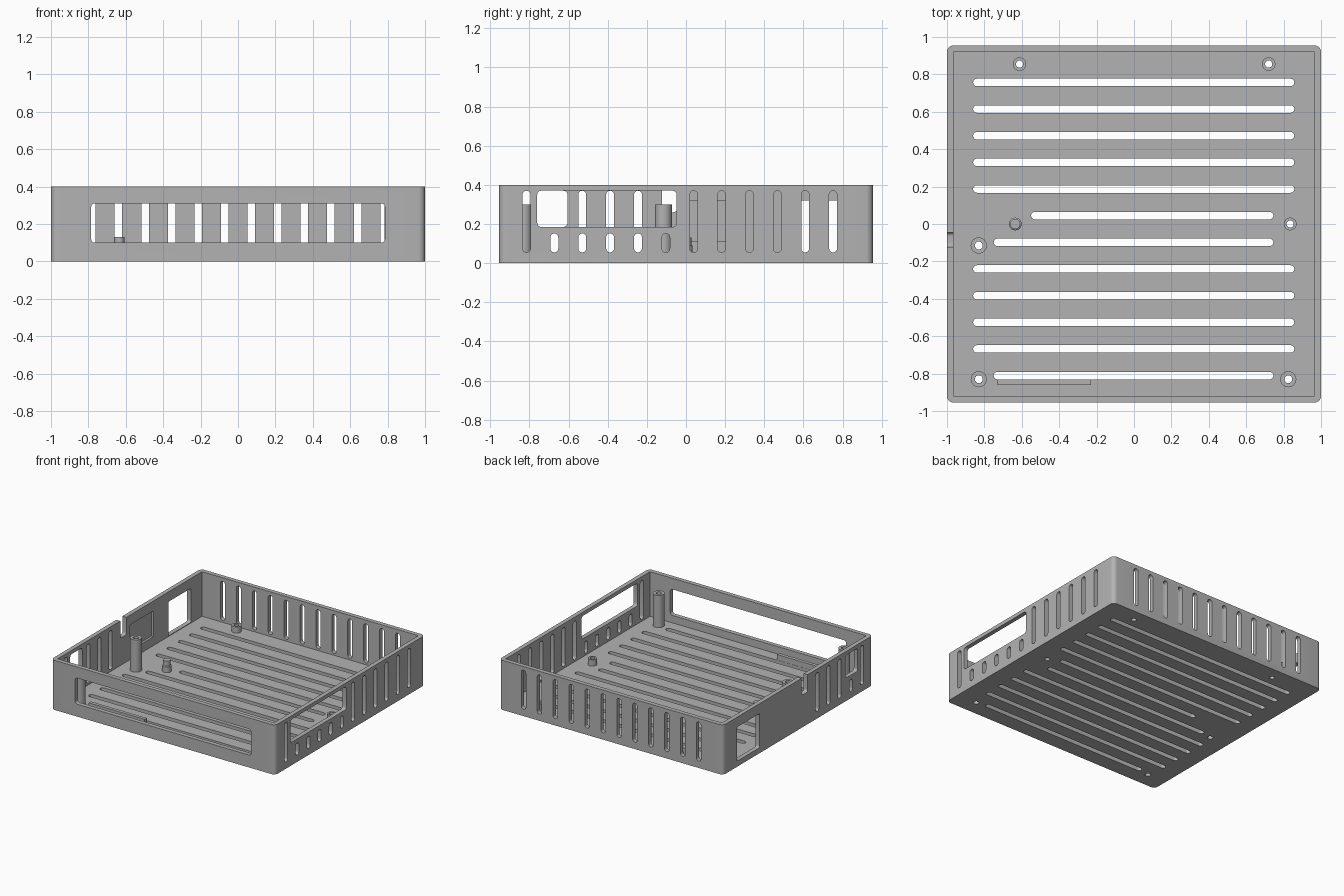
import bpy, bmesh, math
from mathutils import Vector

cube = bpy.data.objects.get("Cube")
if cube:
    bpy.data.objects.remove(cube, do_unlink=True)

HALF_X, HALF_Y, HEIGHT = 1.0, 0.955, 0.4
WALL, FLOOR = 0.035, 0.04
SLOT = 0.02            # half width of every vent slot
LOW, HIGH = 0.055, 0.37

grey = bpy.data.materials.new("plain grey")
grey.use_nodes = True
colour = (0.45, 0.45, 0.45, 1)
grey.diffuse_color = colour
grey.node_tree.nodes["Principled BSDF"].inputs["Base Color"].default_value = colour


def place(axis, u, v, w):
    return {"x": (w, u, v), "y": (u, w, v), "z": (u, v, w)}[axis]


def prism(bm, axis, us, vs, ws, r=0.0, steps=6):
    """Rounded rectangle in the plane across an axis, extruded along it."""
    outline = []
    corners = [(us[1], vs[1], -1, -1), (us[0], vs[1], 1, -1),
               (us[0], vs[0], 1, 1), (us[1], vs[0], -1, 1)]
    r = min(r, (us[1] - us[0]) / 2 - 1e-4, (vs[1] - vs[0]) / 2 - 1e-4)
    for i, (u, v, su, sv) in enumerate(corners):
        for k in range(steps + 1) if r > 0 else [0]:
            a = math.pi / 2 * (i + k / steps)
            outline.append((u + su * r + r * math.cos(a), v + sv * r + r * math.sin(a)))
    rings = [[bm.verts.new(place(axis, u, v, w)) for u, v in outline] for w in ws]
    faces = [bm.faces.new(ring) for ring in rings]
    n = len(outline)
    for i in range(n):
        j = (i + 1) % n
        faces.append(bm.faces.new((rings[0][i], rings[0][j], rings[1][j], rings[1][i])))
    bmesh.ops.recalc_face_normals(bm, faces=faces)


def finish(bm, name):
    mesh = bpy.data.meshes.new(name)
    bm.to_mesh(mesh)
    bm.free()
    ob = bpy.data.objects.new(name, mesh)
    bpy.context.collection.objects.link(ob)
    mesh.materials.append(grey)
    return ob


def activate(ob):
    bpy.ops.object.select_all(action="DESELECT")
    ob.select_set(True)
    bpy.context.view_layer.objects.active = ob


def smooth(ob):
    activate(ob)
    bpy.ops.object.shade_smooth_by_angle(angle=math.radians(30))


def cut(target, bm):
    cutter = finish(bm, "cutter")
    cutter.hide_render = True
    mod = target.modifiers.new("cut", "BOOLEAN")
    mod.operation, mod.solver, mod.object = "DIFFERENCE", "EXACT", cutter
    activate(target)
    bpy.ops.object.modifier_apply(modifier=mod.name)
    bpy.data.objects.remove(cutter, do_unlink=True)


def slot(bm, axis, u, ws, low=LOW, high=HIGH):
    prism(bm, axis, (u - SLOT, u + SLOT), (low, high), ws, SLOT)


# Tray: rounded block with a square-cornered cavity
bm = bmesh.new()
prism(bm, "z", (-HALF_X, HALF_X), (-HALF_Y, HALF_Y), (0, HEIGHT), 0.035)
tray = finish(bm, "tray")
bm = bmesh.new()
ix, iy = HALF_X - WALL, HALF_Y - WALL
prism(bm, "z", (-ix, ix), (-iy, iy), (FLOOR, HEIGHT + 0.1))
cut(tray, bm)

bm = bmesh.new()
# Floor vents: some are shortened to clear the posts
for i in range(12):
    y = 0.757 - i * 0.1425
    left, right = (-0.86, 0.857)
    if i in (5, 6, 11):
        left, right = (-0.55 if i == 5 else -0.75), 0.745
    prism(bm, "z", (left, right), (y - SLOT, y + SLOT), (-0.1, 0.1), SLOT)

# Back vents and front window
back, front = (HALF_Y - 0.1, HALF_Y + 0.1), (-HALF_Y - 0.1, -HALF_Y + 0.1)
for i in range(12):
    slot(bm, "y", (i - 5.5) * 0.142, back)
prism(bm, "y", (-0.785, 0.785), (0.1, 0.31), front, 0.02)

# Left wall: window, short vents beneath, tall vents elsewhere
left_wall, right_wall = (HALF_X - 0.1, HALF_X + 0.1), (-HALF_X - 0.1, -HALF_X + 0.1)
prism(bm, "x", (-0.76, -0.048), (0.185, HIGH), left_wall, 0.02)
for i in range(12):
    y = -0.815 + i * 0.1424
    slot(bm, "x", y, left_wall, high=0.152 if 1 <= i <= 5 else HIGH)

# Right wall: vents, two windows, cable notch and a shallow inner pocket
for i in range(5):
    slot(bm, "x", -0.815 + i * 0.1424, right_wall, high=0.152 if i == 1 else HIGH)
prism(bm, "x", (-0.76, -0.606), (0.185, HIGH), right_wall, 0.02)
prism(bm, "x", (0.49, 0.78), (0.045, 0.32), right_wall, 0.015)
prism(bm, "x", (-0.122, -0.045), (0.26, HEIGHT + 0.1), right_wall, 0.02)
prism(bm, "x", (0.0, 0.3), (0.112, 0.32), (-ix - 0.018, -ix + 0.1))

# Posts: x, y, outer radius, hole radius, top height
posts = {
    "tall_post_front_right": (-0.83, -0.83, 0.043, 0.021, 0.3),
    "tall_post_front_left": (0.825, -0.83, 0.043, 0.021, 0.3),
    "tall_post_middle_right": (-0.83, -0.115, 0.043, 0.021, 0.3),
    "standoff_back_right": (-0.612, 0.855, 0.036, 0.019, 0.09),
    "standoff_back_left": (0.72, 0.855, 0.036, 0.019, 0.09),
    "standoff_middle_left": (0.835, 0.0, 0.034, 0.019, 0.09),
}
for x, y, outer, hole, top in posts.values():
    prism(bm, "z", (x - hole, x + hole), (y - hole, y + hole), (-0.1, 0.1), hole)
cut(tray, bm)
smooth(tray)


def lathe(name, x, y, profile, closed):
    """Spin a radius/height profile about a vertical axis."""
    bm = bmesh.new()
    verts = [bm.verts.new((x + r, y, z)) for r, z in profile]
    edges = [bm.edges.new(pair) for pair in zip(verts, verts[1:])]
    if closed:
        edges.append(bm.edges.new((verts[-1], verts[0])))
    bmesh.ops.spin(bm, geom=verts + edges, cent=Vector((x, y, 0)), axis=(0, 0, 1),
                   angle=math.tau, steps=28, use_merge=True)
    bmesh.ops.remove_doubles(bm, verts=bm.verts, dist=1e-5)
    bmesh.ops.recalc_face_normals(bm, faces=bm.faces)
    smooth(finish(bm, name))


base = FLOOR - 0.005
for name, (x, y, outer, hole, top) in posts.items():
    lathe(name, x, y, [(outer, base), (outer, top), (hole, top), (hole, base)], True)

# Solid stepped peg
lathe("locating_peg", -0.635, 0.0,
      [(0, base), (0.034, base), (0.034, 0.085), (0.027, 0.09), (0.027, 0.13), (0, 0.13)], False)

# Low rib behind the front window
bm = bmesh.new()
prism(bm, "z", (-0.73, -0.23), (-0.86, -0.832), (base, 0.085))
finish(bm, "front_rib")
